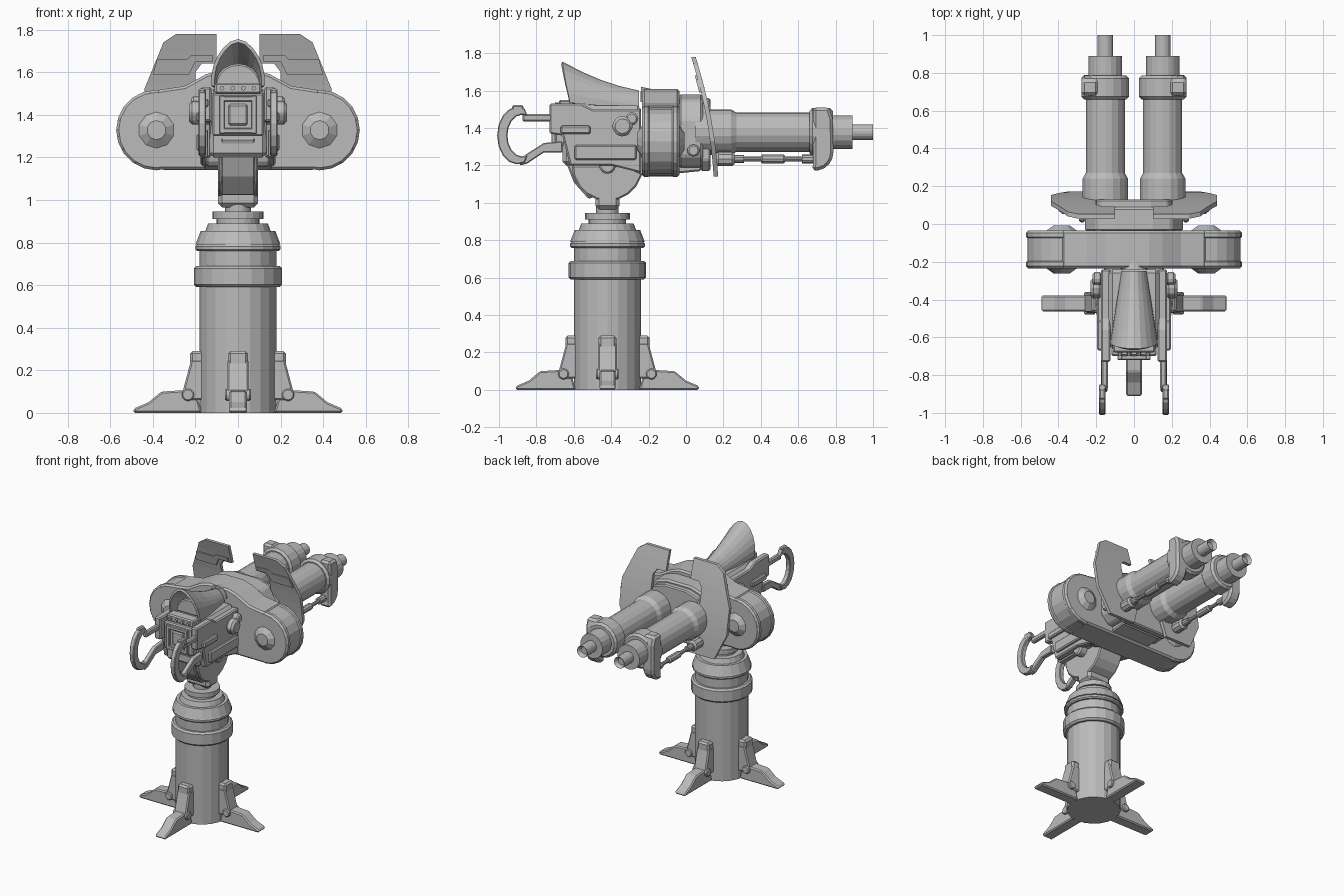
import bpy, bmesh, math
from mathutils import Matrix, Vector

cube = bpy.data.objects.get("Cube")
if cube:
    bpy.data.objects.remove(cube)

shade = (.5, .5, .5, 1)
grey = bpy.data.materials.new("plain grey")
grey.use_nodes = True
grey.diffuse_color = shade
grey.node_tree.nodes["Principled BSDF"].inputs["Base Color"].default_value = shade

TURN = {"x": Matrix.Rotation(math.pi / 2, 4, "Y"),
        "y": Matrix.Rotation(-math.pi / 2, 4, "X"),
        "z": Matrix()}


def finish(name, bm, bevel=0, twin=False):
    """Turn a bmesh into an object, chamfer it and mirror it to the other side."""
    bmesh.ops.recalc_face_normals(bm, faces=bm.faces[:])
    mesh = bpy.data.meshes.new(name)
    bm.to_mesh(mesh)
    bm.free()
    mesh.materials.append(grey)
    part = bpy.data.objects.new(name, mesh)
    bpy.context.collection.objects.link(part)
    if bevel:
        chamfer = part.modifiers.new("chamfer", "BEVEL")
        chamfer.width = bevel
        chamfer.segments = 1
    if twin:
        part.modifiers.new("other_side", "MIRROR")
    return part


def extruded(outline, axis, low, high):
    """Extrude an outline along x (points are y, z) or along y (points are x, z)."""
    bm = bmesh.new()
    along_x = axis == "x"
    corners = [(low, a, b) if along_x else (a, low, b) for a, b in outline]
    face = bm.faces.new([bm.verts.new(corner) for corner in corners])
    made = bmesh.ops.extrude_face_region(bm, geom=[face])["geom"]
    shift = Vector((high - low, 0, 0)) if along_x else Vector((0, high - low, 0))
    moved = [item for item in made if isinstance(item, bmesh.types.BMVert)]
    bmesh.ops.translate(bm, vec=shift, verts=moved)
    return bm


def prism(name, outline, axis, low, high, bevel=.008, twin=False):
    return finish(name, extruded(outline, axis, low, high), bevel, twin)


def box(name, centre, size, bevel=.008, twin=False):
    bm = bmesh.new()
    bmesh.ops.create_cube(bm, size=1)
    bm.transform(Matrix.Translation(centre) @ Matrix.Diagonal((*size, 1)))
    return finish(name, bm, bevel, twin)


def disc(name, radius, start, end, at=(0, 0, 0), axis="z", tip=None, bevel=0,
         sides=20, twin=False, bore=0):
    """Round part from start to end along an axis; tip is the radius at its end."""
    bm = bmesh.new()
    bmesh.ops.create_cone(bm, cap_ends=True, segments=sides, radius1=radius,
                          radius2=radius if tip is None else tip, depth=end - start)
    if bore:
        cap = max(bm.faces, key=lambda face: face.calc_center_median().z)
        bmesh.ops.inset_individual(bm, faces=[cap], thickness=radius - bore)
        bmesh.ops.translate(bm, vec=(0, 0, -bore), verts=cap.verts[:])
    middle = Matrix.Translation((0, 0, (start + end) / 2))
    bm.transform(Matrix.Translation(at) @ TURN[axis] @ middle)
    return finish(name, bm, bevel, twin)


def arc(centre, radius, first, last, steps):
    """Points on a circle between two angles in degrees."""
    angles = [math.radians(first + (last - first) * i / steps) for i in range(steps + 1)]
    return [(centre[0] + radius * math.cos(a), centre[1] + radius * math.sin(a)) for a in angles]


def both_sides(half):
    return half + [(-x, z) for x, z in reversed(half)]


def arch_shell(name, rear, front, width, height, base, lean, wall):
    """Tapering pointed-arch shell; width, height and base are rear and front values."""
    bm, rows, steps = bmesh.new(), [], 4
    for k in range(steps + 1):
        t = k / steps
        mix = lambda pair, t=t: pair[0] + (pair[1] - pair[0]) * t
        row = []
        for across, up in arc((0, 0), 1, 0, 180, 12):
            x = mix(width) * across * (1 + up / 8)
            y = mix((rear, front)) - lean * up * (1 - t)
            z = mix(base) + mix(height) * (.88 * up + .12 * up ** 6) - lean * up * t * (1 - t) * 2
            row.append(bm.verts.new((x, y, z)))
        rows.append(row)
    for near, far in zip(rows, rows[1:]):
        for i in range(len(near) - 1):
            bm.faces.new((near[i], near[i + 1], far[i + 1], far[i]))
    bm.faces.new(rows[-1])
    shell = finish(name, bm).modifiers.new("wall", "SOLIDIFY")
    shell.thickness = wall


def curved_plate(name, outline, low, high):
    """Upright plate that is cut into bands and bent backwards towards its top."""
    bm = extruded(outline, "y", low, high)
    bottom, band = 1.14, .08
    for i in range(1, 8):
        bmesh.ops.bisect_plane(bm, geom=bm.verts[:] + bm.edges[:] + bm.faces[:],
                               plane_co=(0, 0, bottom + band * i), plane_no=(0, 0, 1))
    for vert in bm.verts:
        rise = vert.co.z - bottom
        vert.co.y += .16 - rise * (.06 + .2 * rise)
    finish(name, bm, twin=True)


# Pedestal column, collars and neck
post = Vector((0, -.42, 0))
disc("pedestal_column", radius=.18, start=0, end=.8, at=post)
disc("pedestal_collar", radius=.207, start=.59, end=.69, at=post, bevel=.012)
disc("pedestal_ring", radius=.2, start=.76, end=.79, at=post, bevel=.008)
disc("pedestal_shoulder", radius=.2, start=.79, end=.855, tip=.175, at=post)
disc("pedestal_cap", radius=.155, start=.85, end=.89, tip=.14, at=post)
disc("neck_base", radius=.1, start=.88, end=.91, at=post)
disc("neck_plate", radius=.12, start=.91, end=.945, at=post)
disc("neck", radius=.06, start=.94, end=1, at=post)

# Four hinged feet
foot = [(.17, 0), (.49, 0), (.49, .02), (.42, .05), (.36, .1), (.2, .11)]
strut = [(.15, .06), (.25, .06), (.26, .1), (.22, .25), (.15, .25)]
for quarter in range(4):
    pieces = [prism("foot", foot, "y", -.042, .042),
              prism("foot_strut", strut, "y", -.05, .05),
              box("foot_clamp", centre=(.19, 0, .245), size=(.07, .095, .09), bevel=.012),
              disc("foot_hinge", radius=.03, start=-.06, end=.06, at=(.235, 0, .085),
                   axis="y", sides=10, bevel=.006)]
    for piece in pieces:
        piece.matrix_world = Matrix.Translation(post) @ Matrix.Rotation(quarter * math.pi / 2, 4, "Z")

# Rounded yoke with pivot
pivot = post + Vector((0, 0, 1.2))
prism("yoke", arc((pivot.y, pivot.z), .19, -180, 0, 10), "x", -.095, .095)
box("yoke_foot", centre=post + Vector((0, 0, 1.03)), size=(.19, .13, .13), bevel=.02)
disc("yoke_pivot", radius=.045, start=-.15, end=.15, at=pivot, axis="x", sides=14, bevel=.01)

# Gun body with side plates, rails and levers
box("gun_body", centre=(0, -.45, 1.36), size=(.27, .42, .32), bevel=.02)
plate = [(-.73, 1.37), (-.66, 1.36), (-.62, 1.2), (-.4, 1.2), (-.24, 1.16), (-.24, 1.5), (-.5, 1.5),
         (-.56, 1.53), (-.73, 1.53)]
prism("side_plate", plate, "x", .125, .175, twin=True)
box("upper_side_rail", centre=(.18, -.59, 1.39), size=(.03, .16, .045), twin=True)
box("lower_side_rail", centre=(.18, -.43, 1.27), size=(.03, .33, .08), twin=True)
disc("side_lever", radius=.055, start=.17, end=.23, at=(0, -.34, 1.41), axis="x",
     sides=12, bevel=.015, twin=True)
disc("side_lever_end", radius=.035, start=.17, end=.22, at=(0, -.29, 1.45), axis="x",
     sides=12, bevel=.01, twin=True)
belly = [(-.36, 1.21), (-.22, 1.14), (.08, 1.17), (.1, 1.25), (-.3, 1.25)]
prism("belly_wedge", belly, "x", -.16, .16)

# Rear panel with a square frame, sill, bolts and lower chute
panel = Vector((0, -.7, 1.4))
box("rear_block", centre=panel + Vector((0, .05, 0)), size=(.24, .1, .2))
box("rear_panel", centre=panel, size=(.09, .02, .1))
for side in (-1, 1):
    box("frame_post", centre=panel + Vector((side * .075, 0, 0)), size=(.025, .04, .18), bevel=.004)
    box("frame_bar", centre=panel + Vector((0, 0, side * .075)), size=(.17, .04, .025), bevel=.004)
box("rear_sill", centre=(0, -.64, 1.525), size=(.22, .08, .05))
for step in range(4):
    disc("sill_bolt", radius=.011, start=-.7, end=-.67, at=(.05 * step - .075, 0, 1.525),
         axis="y", sides=8)
chute = [(-.62, 1.29), (-.67, 1.29), (-.6, 1.11), (-.52, 1.02), (-.48, 1.04)]
prism("rear_chute", chute, "x", -.08, .08)

# Sight hood, its screen and the small fairing ahead
arch_shell("sight_hood", rear=-.62, front=-.25, width=(.125, .066), height=(.22, .1),
           base=(1.535, 1.5), lean=.04, wall=.016)
prism("sight_screen", arc((0, 1.53), .11, 0, 180, 10), "y", -.57, -.55)
arch_shell("top_fairing", rear=-.24, front=-.06, width=(.075, .028), height=(.08, .025),
           base=(1.54, 1.56), lean=0, wall=.01)

# Rear hand grips: a half ring, a top horn and two arms
ring = (-.9, 1.36)
hoop = arc(ring, .11, 70, 290, 10)
hoop += [(y + .025, z) for y, z in arc(ring, .08, 290, 70, 10)]
hoop = [(y, ring[1] + (z - ring[1]) * 1.4) for y, z in hoop]
prism("grip_hoop", hoop, "x", .15, .185, bevel=.005, twin=True)
box("grip_horn", centre=(.168, -.9, 1.5), size=(.035, .06, .045), twin=True)
box("grip_upper_arm", centre=(.155, -.79, 1.455), size=(.035, .17, .04), twin=True)
lower_arm = [(-.89, 1.2), (-.85, 1.21), (-.76, 1.27), (-.66, 1.27), (-.66, 1.33), (-.76, 1.32), (-.87, 1.25)]
prism("grip_lower_arm", lower_arm, "x", .14, .175, bevel=.005, twin=True)

# Ammunition drums and the bridge between them
hub = Vector((.383, 0, 1.328))
disc("ammo_drum", radius=.182, start=-.23, end=-.04, at=hub, axis="y", twin=True)
for rim in (-.235, -.08):
    disc("drum_rim", radius=.189, start=rim, end=rim + .045, at=hub, axis="y", bevel=.012, twin=True)
disc("drum_rear_dome", radius=.045, tip=.085, start=-.262, end=-.235, at=hub, axis="y", sides=10, twin=True)
disc("drum_front_dome", radius=.085, tip=.045, start=-.035, end=-.008, at=hub, axis="y", sides=10, twin=True)
bridge = [(hub.x, 1.142), (hub.x, 1.515), (.25, 1.535), (.15, 1.59), (.08, 1.61)]
prism("drum_bridge", both_sides(bridge), "y", -.235, -.035, bevel=.012)

# Receiver ahead of the drums
receiver = [(.2, 1.19), (.26, 1.25), (.26, 1.45), (.2, 1.55), (.1, 1.58)]
prism("receiver", both_sides(receiver), "y", -.04, .09, bevel=.012)
nose = [(x * .9, z - .02) for x, z in receiver]
prism("receiver_nose", both_sides(nose), "y", .08, .13)
disc("receiver_knob", radius=.035, start=.26, end=.29, at=(0, .04, 1.28), axis="x",
     sides=10, bevel=.01, twin=True)

# Curved shield wings with raised strips
wing = [(.1, 1.78), (.29, 1.78), (.35, 1.74), (.44, 1.52), (.44, 1.33), (.35, 1.14),
        (.14, 1.14), (.11, 1.25), (.2, 1.5), (.2, 1.6), (.17, 1.64), (.1, 1.64)]
curved_plate("shield_wing", wing, low=-.012, high=.012)
strip = [(.12, 1.65), (.2, 1.65), (.23, 1.59), (.4, 1.59), (.38, 1.66), (.24, 1.66), (.22, 1.68), (.12, 1.68)]
curved_plate("shield_strip", strip, low=-.022, high=-.008)

# Twin barrels with hollow muzzles
bore_line = Vector((.152, 0, 1.378))
barrel = dict(at=bore_line, axis="y", sides=18, twin=True)
disc("barrel_collar", radius=.122, start=.05, end=.24, **barrel)
disc("barrel_taper", radius=.122, tip=.105, start=.24, end=.27, **barrel)
disc("barrel_sleeve", radius=.105, start=.25, end=.68, **barrel)
disc("barrel_ring", radius=.128, start=.66, end=.785, bevel=.015, **barrel)
disc("barrel_front", radius=.09, start=.78, end=.89, **barrel)
disc("muzzle", radius=.042, start=.88, end=1, bore=.026, **barrel)
bracket = arc((.69, 1.27), .098, -100, 0, 5) + [(.785, 1.45), (.765, 1.51), (.68, 1.51), (.68, 1.21)]
prism("barrel_bracket", bracket, "x", .19, .278, bevel=.015, twin=True)

# Recoil rods under the barrels
rod = dict(at=(.225, 0, 1.235), axis="y", sides=10, twin=True)
disc("rod_ball", radius=.042, start=.16, end=.26, bevel=.018, **rod)
disc("rod_socket", radius=.022, start=.25, end=.31, **rod)
disc("recoil_rod", radius=.013, start=.3, end=.7, **rod)
disc("rod_damper", radius=.026, start=.4, end=.53, bevel=.008, **rod)
disc("rod_end", radius=.024, start=.62, end=.7, **rod)
